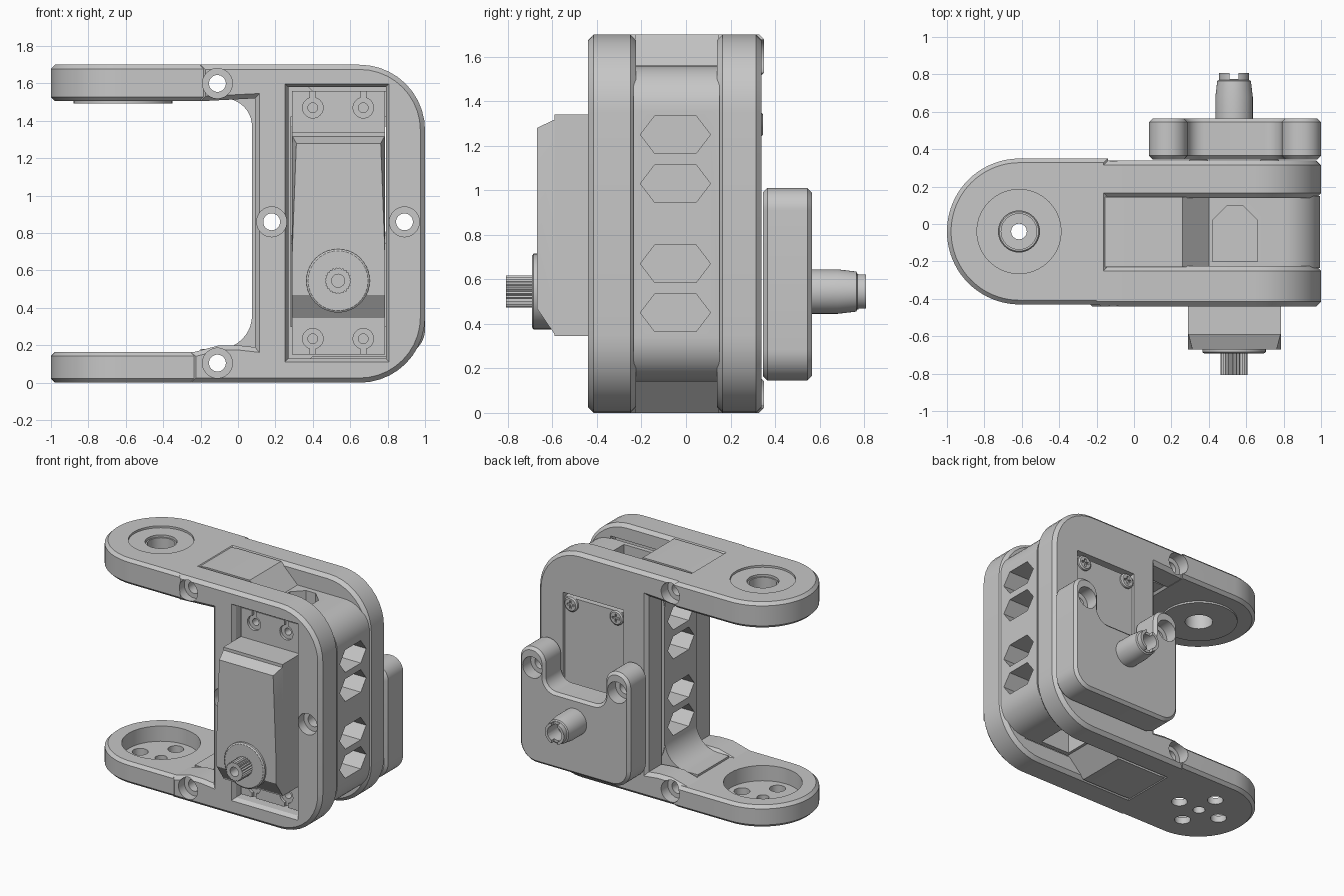
import bpy, bmesh, math
from mathutils import Vector

if "Cube" in bpy.data.objects:
    bpy.data.objects.remove(bpy.data.objects["Cube"])

grey = bpy.data.materials.new("neutral grey")
grey.use_nodes = True
grey.diffuse_color = (0.57, 0.57, 0.57, 1)
grey.node_tree.nodes["Principled BSDF"].inputs["Base Color"].default_value = (0.57, 0.57, 0.57, 1)

H = 1.7                      # bracket height
YC = -0.04                   # bracket centre line in y
PIVOT = (-0.615, YC)         # arm pivot in plan
SHAFT = (0.535, 0.545)       # servo axis in x, z


def finish(name, bm):
    bmesh.ops.remove_doubles(bm, verts=bm.verts, dist=0.0005)
    bmesh.ops.recalc_face_normals(bm, faces=bm.faces)
    mesh = bpy.data.meshes.new(name)
    bm.to_mesh(mesh)
    bm.free()
    mesh.materials.append(grey)
    ob = bpy.data.objects.new(name, mesh)
    bpy.context.collection.objects.link(ob)
    return ob


def rounded(pts, n=10):
    """Polygon from (u, v) or (u, v, radius) corners."""
    out = []
    for i, p in enumerate(pts):
        c = Vector((p[0], p[1], 0))
        if len(p) == 2:
            out.append((c.x, c.y))
            continue
        q, s = pts[i - 1], pts[(i + 1) % len(pts)]
        a = (Vector((q[0], q[1], 0)) - c).normalized()
        b = (Vector((s[0], s[1], 0)) - c).normalized()
        half = a.angle(b) / 2
        centre = c + (a + b).normalized() * p[2] / math.sin(half)
        t = p[2] / math.tan(half)
        start, end = (c + a * t - centre).normalized(), (c + b * t - centre).normalized()
        for k in range(n + 1):
            v = centre + start.slerp(end, k / n).normalized() * p[2]
            if not out or (Vector(out[-1]) - v.xy).length > 0.003:
                out.append((v.x, v.y))
    return out


def circle(u, v, r, n=40):
    return [(u + r * math.cos(k * math.tau / n), v + r * math.sin(k * math.tau / n)) for k in range(n)]


def rect(u0, u1, v0, v1, r=None):
    pts = [(u0, v0), (u1, v0), (u1, v1), (u0, v1)]
    return rounded([(*p, r) for p in pts]) if r else pts


def prism(name, axis, pts, lo, hi, chamfer=0):
    """Extrude a flat outline along an axis, with optional chamfered rims."""
    place = {"X": lambda u, v, w: (w, u, v), "Y": lambda u, v, w: (u, w, v), "Z": lambda u, v, w: (u, v, w)}[axis]
    bm = bmesh.new()
    low = [bm.verts.new(place(u, v, lo)) for u, v in pts]
    high = [bm.verts.new(place(u, v, hi)) for u, v in pts]
    caps = [bm.faces.new(low), bm.faces.new(high)]
    for i in range(len(pts)):
        bm.faces.new((low[i - 1], low[i], high[i], high[i - 1]))
    bmesh.ops.recalc_face_normals(bm, faces=bm.faces)
    if chamfer:
        rims = [e for f in caps for e in f.edges]
        bmesh.ops.bevel(bm, geom=rims, offset=chamfer, segments=1, affect="EDGES")
    return finish(name, bm)


def hull(name, rings):
    """Convex solid through rectangles (y, x0, x1, z0, z1)."""
    bm = bmesh.new()
    for y, x0, x1, z0, z1 in rings:
        for x, z in rect(x0, x1, z0, z1):
            bm.verts.new((x, y, z))
    bmesh.ops.convex_hull(bm, input=bm.verts)
    bmesh.ops.dissolve_limit(bm, angle_limit=0.02, verts=bm.verts, edges=bm.edges)
    return finish(name, bm)


def lathe(name, profile, centre):
    """Spin (radius, y) points round a y axis."""
    bm = bmesh.new()
    vs = [bm.verts.new((centre[0] + r, y, centre[1])) for r, y in profile]
    edges = [bm.edges.new(p) for p in zip(vs, vs[1:])]
    bmesh.ops.spin(bm, geom=vs + edges, cent=(centre[0], 0, centre[1]), axis=(0, 1, 0),
                   angle=math.tau, steps=40, use_merge=True)
    return finish(name, bm)


def cut(parts, cutters):
    for part in parts:
        bpy.context.view_layer.objects.active = part
        for c in cutters:
            m = part.modifiers.new("cut", "BOOLEAN")
            m.operation, m.solver, m.object = "DIFFERENCE", "EXACT", c
            bpy.ops.object.modifier_apply(modifier=m.name)
    for c in cutters:
        bpy.data.objects.remove(c)


# Side plates of the C-shaped bracket
outline = rounded([(-0.2, H), (-0.2, 1.505), (0.09, 1.52), (0.09, 0.19), (0, 0.2), (-0.1, 0.2),
                   (-0.25, 0.16), (-0.25, 0), (1, 0, 0.35), (1, H, 0.35)])
front_plate = prism("front_plate", "Y", outline, -0.44, -0.225, 0.025)
back_plate = prism("back_plate", "Y", outline, 0.14, 0.34, 0.025)
cut([front_plate], [prism("window", "Y", rect(0.27, 0.79, 0.13, 1.58), -0.6, 0),
                    hull("window_chamfer", [(-0.46, 0.24, 0.82, 0.1, 1.61), (-0.41, 0.27, 0.79, 0.13, 1.58)])])
cut([back_plate], [prism("window", "Y", rect(0.285, 0.79, 0.3, 1.37), 0, 0.6)])

# Middle ring with lightening holes
middle_ring = prism("middle_ring", "Y", rect(0.075, 0.995, 0.14, 1.56, 0.2), -0.235, 0.15)
cut([middle_ring], [prism("cavity", "Y", rect(0.28, 0.795, 0.3, 1.42), -0.5, 0.5),
                    prism("top_hex", "Z", [(0.42, -0.2), (0.66, -0.2), (0.66, 0.02), (0.58, 0.1),
                                           (0.5, 0.1), (0.42, 0.02)], -0.2, 1.9)])

# Tongues that carry the arms in between the plates
def tongue(name, flip, fillet):
    pts = rounded([(-0.2, 1.69), (-0.2, 1.52), (0.075, 1.52, fillet), (0.075, 1.2), (0.24, 1.2),
                   (0.24, 1.5), (0.4, 1.5), (0.4, 1.56), (0.26, H), (-0.1, H)])
    return prism(name, "Y", [(x, H - z if flip else z) for x, z in pts], -0.23, 0.145)

tongues = [tongue("upper_tongue", False, 0.15), tongue("lower_tongue", True, 0.18)]

# Arms with pivot seats
arm = rounded([(-1, YC - 0.39, 0.389), (-0.14, YC - 0.39), (-0.14, YC + 0.39), (-1, YC + 0.39, 0.389)], 20)
upper_arm = prism("upper_arm", "Z", arm, 1.505, H, 0.022)
lower_arm = prism("lower_arm", "Z", arm, 0, 0.165, 0.022)
cut([upper_arm], [prism("seat", "Z", circle(*PIVOT, 0.225), 1.685, 1.8),
                  prism("bore", "Z", circle(*PIVOT, 0.11), 1.4, 1.8)])
spots = [(0, 0)] + [(0.175 * math.cos(k * math.pi / 2), 0.175 * math.sin(k * math.pi / 2)) for k in range(4)]
cut([lower_arm], [prism("seat", "Z", circle(*PIVOT, 0.27), 0.05, 0.3)]
    + [prism("hole", "Z", circle(PIVOT[0] + x, PIVOT[1] + y, 0.055 if x or y else 0.042, 24), -0.1, 0.2)
       for x, y in spots])
bearing = prism("bearing", "Z", circle(*PIVOT, 0.265), 1.492, 1.53)
bearing_sleeve = prism("bearing_sleeve", "Z", circle(*PIVOT, 0.115), 1.495, 1.67, 0.01)
cut([bearing, bearing_sleeve], [prism("bore", "Z", circle(*PIVOT, 0.095), 1.4, 1.8)])

# Rear cover with two screw lugs and a notch between them
cover = rounded([(0.08, 0.145, 0.14), (1, 0.145, 0.14), (1, 1.01, 0.1), (0.79, 1.01, 0.1),
                 (0.79, 0.72, 0.09), (0.285, 0.72, 0.09), (0.285, 1.01, 0.1), (0.08, 1.01, 0.1)])
rear_cover = prism("rear_cover", "Y", cover, 0.345, 0.565, 0.02)

# Bolt holes and side hexes run through the whole frame
frame = [front_plate, back_plate, middle_ring, upper_arm, lower_arm, rear_cover] + tongues
cutters = []
for x, z, back in [(-0.11, 1.6, 0.26), (-0.11, 0.105, 0.26), (0.18, 0.86, 0.47), (0.89, 0.86, 0.47)]:
    cutters.append(prism("bolt_hole", "Y", circle(x, z, 0.045), -1, 1))
    cutters.append(prism("front_bore", "Y", circle(x, z, 0.08), -1, -0.37))
    cutters.append(prism("back_bore", "Y", circle(x, z, 0.08), back, 1))
cut(frame, cutters)
hexes = []
for z in (1.25, 1.03, 0.67, 0.45):
    pts = [(-0.205, z), (-0.14, z - 0.085), (0.045, z - 0.085), (0.11, z), (0.045, z + 0.085), (-0.14, z + 0.085)]
    hexes.append(prism("side_hex", "X", pts, -0.3, 1.3))
cut([middle_ring] + tongues, hexes)

# Servo case, nose and mounting ears
prism("servo_body", "Y", rect(0.29, 0.785, 0.345, 1.34), -0.59, 0.325)
hull("servo_nose", [(-0.585, 0.29, 0.785, 0.345, 1.32), (-0.67, 0.29, 0.785, 0.47, 0.7),
                    (-0.67, 0.312, 0.763, 0.7, 1.28)])
ears = prism("servo_ears", "Y", rect(0.29, 0.785, 0.15, 1.56), -0.38, -0.28)
ear_cuts = []
for x in (0.4, 0.67):
    for z, tip in ((1.47, 1.67), (0.235, 0.035)):
        ear_cuts.append(prism("ear_seat", "Y", circle(x, z, 0.055, 24), -0.5, -0.36))
        ear_cuts.append(prism("ear_slot", "Y", rect(x - 0.015, x + 0.015, min(z, tip), max(z, tip)), -0.5, -0.36))
        ear_cuts.append(prism("ear_hole", "Y", circle(x, z, 0.026, 24), -0.5, -0.2))
cut([ears], ear_cuts)

# Output boss and splined shaft
lathe("output_boss", [(0, -0.6), (0.17, -0.6), (0.17, -0.685), (0.16, -0.692), (0, -0.692)], SHAFT)
teeth = 24
spline = [circle(*SHAFT, 0.072 if k % 2 else 0.064, teeth * 2)[k] for k in range(teeth * 2)]
output_shaft = prism("output_shaft", "Y", spline, -0.808, -0.68)
cut([output_shaft], [prism("bore", "Y", circle(*SHAFT, 0.035, 24), -0.9, -0.73)])

# Rear pivot pin with hollow slotted tip
pin = lathe("rear_pin", [(0, 0.55), (0.1, 0.55), (0.1, 0.68), (0.09, 0.765), (0.08, 0.77), (0.08, 0.808), (0, 0.808)], SHAFT)
cut([pin], [prism("bore", "Y", circle(*SHAFT, 0.06, 24), 0.68, 0.9),
            prism("slot", "Y", rect(0.51, 0.56, 0.4, 0.7), 0.775, 0.9)])

# Cross-head screws on the back of the servo
for side, x in (("right", 0.345), ("left", 0.725)):
    screw = lathe(side + "_screw", [(0, 0.3), (0.055, 0.3), (0.055, 0.338), (0.045, 0.346), (0, 0.346)], (x, 1.295))
    cut([screw], [prism("slot", "Y", rect(x - a, x + a, 1.295 - b, 1.295 + b), 0.33, 0.4)
                  for a, b in ((0.03, 0.008), (0.008, 0.03))])

# Smooth rounds, crisp chamfers
for ob in bpy.context.view_layer.objects:
    ob.select_set(ob.type == "MESH" and grey.name in ob.data.materials)
bpy.context.view_layer.objects.active = front_plate
bpy.ops.object.shade_smooth_by_angle(angle=math.radians(25))
